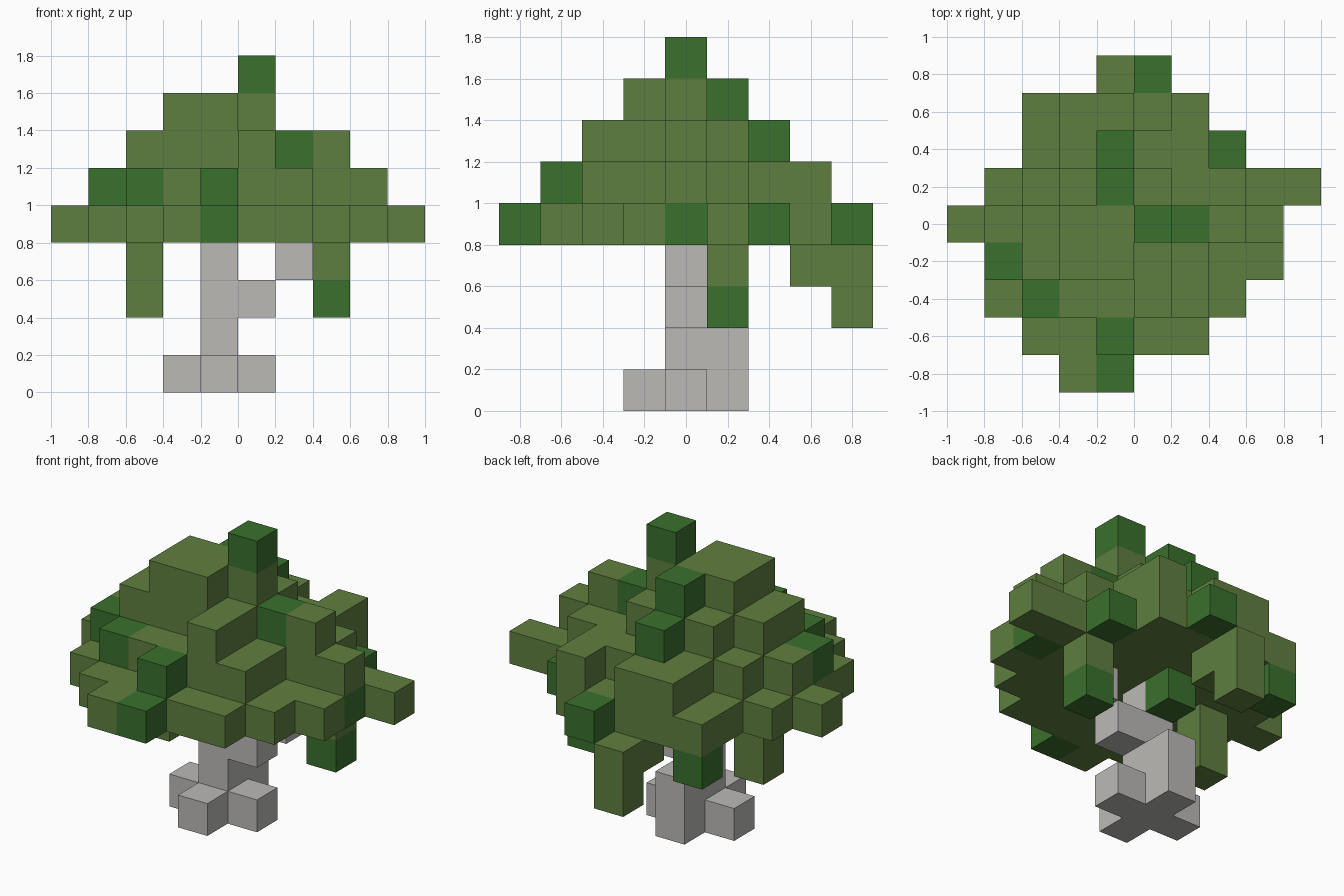
import bpy, bmesh
from mathutils import Vector

if "Cube" in bpy.data.objects:
    bpy.data.objects.remove(bpy.data.objects["Cube"])

S = 0.2  # block size


def material(name, rgb):
    m = bpy.data.materials.new(name)
    m.diffuse_color = (*rgb, 1)
    m.use_nodes = True
    m.node_tree.nodes["Principled BSDF"].inputs["Base Color"].default_value = m.diffuse_color
    return m


LEAF = material("leaf green", (0.114, 0.212, 0.050))
DARK = material("dark leaf green", (0.042, 0.162, 0.026))
BARK = material("pale grey bark", (0.50, 0.49, 0.47))

# Crown layers: height -> (row, first column, last column)
LAYERS = {
    4: [(4, 5, 5), (3, 2, 6), (2, 2, 7), (1, 1, 9), (0, 0, 8),
        (-1, 1, 8), (-2, 1, 7), (-3, 2, 6), (-4, 3, 4)],
    5: [(3, 3, 4), (3, 6, 6), (2, 3, 6), (1, 2, 7), (0, 1, 8),
        (-1, 1, 6), (-2, 2, 6), (-3, 4, 4)],
    6: [(2, 4, 4), (1, 3, 5), (0, 2, 7), (-1, 2, 5), (-2, 5, 5)],
    7: [(1, 4, 4), (0, 3, 5), (-1, 3, 4)],
    8: [(0, 5, 5)],
}
crown = {(i, j, k) for k, rows in LAYERS.items()
         for j, a, b in rows for i in range(a, b + 1)}

# Leaf blocks hanging below the crown
hanging = {(4, 4, 2), (4, 4, 3), (4, 3, 3), (2, 3, 3), (2, 0, 2), (2, 0, 3),
           (7, 1, 2), (7, 1, 3), (4, 1, 3)}

# Blocks in the darker green
dark = {(5, 4, 4), (7, 2, 4), (8, 0, 4), (4, -4, 4), (4, -3, 5), (1, -1, 5),
        (2, -2, 5), (6, 0, 6), (4, 2, 6), (4, 1, 7), (5, 0, 8),
        (2, 3, 3), (7, 1, 2), (4, 1, 3)}

# Trunk, roots and side branch
trunk = {(4, 0, k) for k in range(4)}
roots = {(3, 0, 0), (5, 0, 0), (4, -1, 0), (4, 1, 0), (4, 1, 1)}
branch = {(5, 0, 2), (6, 0, 3)}

ALL = crown | hanging | trunk | roots | branch
AXES = [Vector(v) for v in ((1, 0, 0), (0, 1, 0), (0, 0, 1))]


def build(name, cells, mats):
    """Joins blocks into one mesh, keeping only the exposed faces."""
    bm = bmesh.new()
    for c in sorted(cells):
        centre = Vector((c[0] - 4.5, c[1], c[2] + 0.5))
        for a in range(3):
            for sign in (1, -1):
                n = AXES[a] * sign
                if tuple(int(c[q] + n[q]) for q in range(3)) in ALL:
                    continue
                u = AXES[(a + 1) % 3] * 0.5
                v = AXES[(a + 2) % 3] * 0.5 * sign
                mid = centre + n * 0.5
                f = bm.faces.new([bm.verts.new((mid + d) * S)
                                  for d in (-u - v, u - v, u + v, v - u)])
                f.material_index = 1 if c in dark else 0
    bmesh.ops.remove_doubles(bm, verts=bm.verts[:], dist=0.001)
    me = bpy.data.meshes.new(name)
    bm.to_mesh(me)
    bm.free()
    for m in mats:
        me.materials.append(m)
    bpy.context.collection.objects.link(bpy.data.objects.new(name, me))


build("leaf_crown", crown, [LEAF, DARK])
build("hanging_leaves", hanging, [LEAF, DARK])
build("trunk", trunk, [BARK])
build("roots", roots, [BARK])
build("branch", branch, [BARK])
